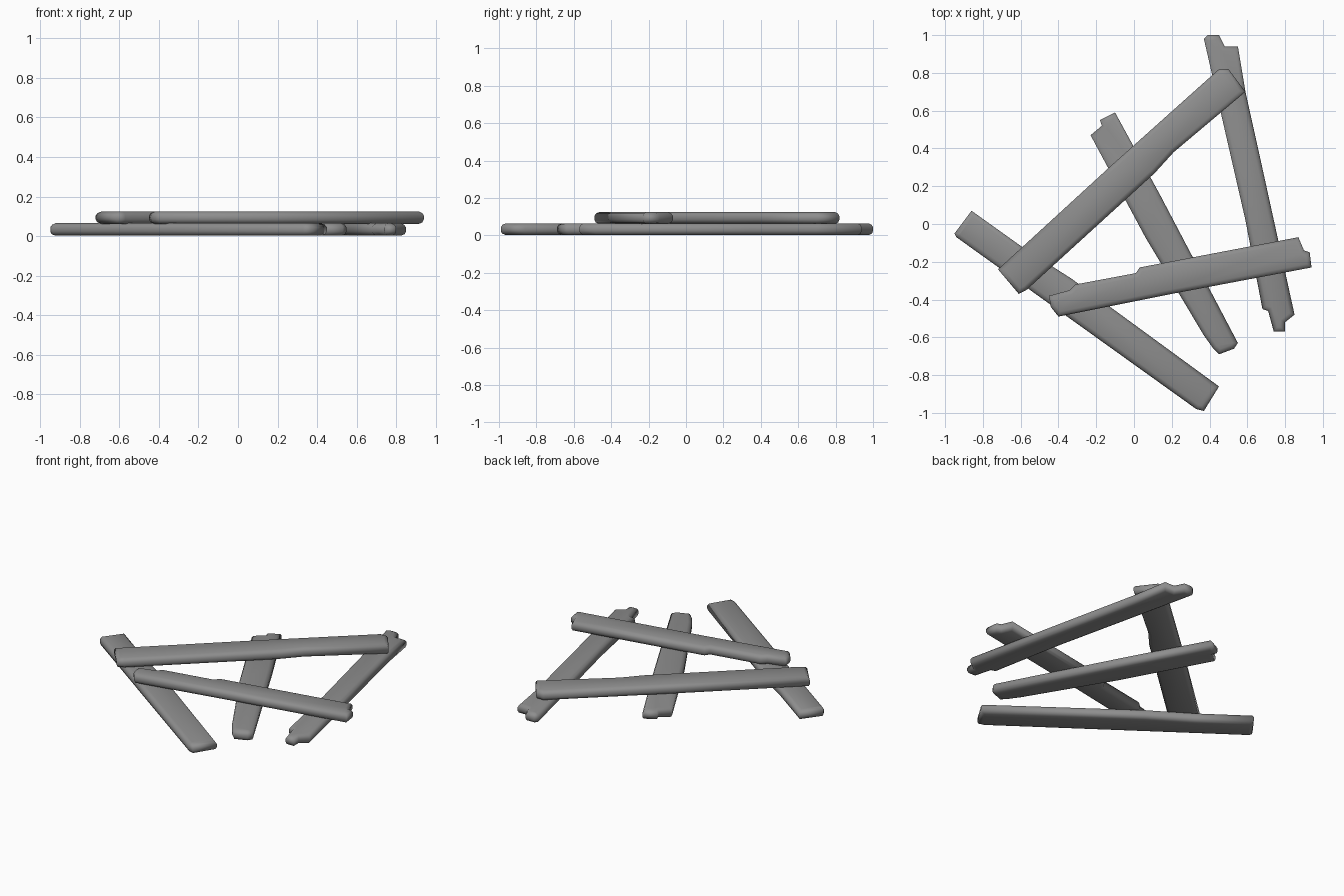
import bpy
import bmesh
from mathutils import Vector

cube = bpy.data.objects.get("Cube")
if cube:
    bpy.data.objects.remove(cube)

# Weathered grey wood
GREY = (0.27, 0.27, 0.27, 1)
wood = bpy.data.materials.new("grey_wood")
wood.use_nodes = True
wood.diffuse_color = GREY
bsdf = wood.node_tree.nodes["Principled BSDF"]
bsdf.inputs["Base Color"].default_value = GREY
bsdf.inputs["Roughness"].default_value = 0.9

# Rounded edge section: inset from the outline, height
SECTION = [(0.022, 0.0), (0.006, 0.008), (0, 0.022), (0, 0.042), (0.008, 0.055), (0.024, 0.063)]


def inset(points, amount):
    """Shift a clockwise outline inward along its mitred normals."""
    result = []
    for i, p in enumerate(points):
        a = (p - points[i - 1]).normalized()
        b = (points[(i + 1) % len(points)] - p).normalized()
        na, nb = Vector((a.y, -a.x)), Vector((b.y, -b.x))
        mitre = (na + nb).normalized()
        result.append(p + mitre * amount / max(mitre.dot(na), 0.75))
    return result


def plank(name, outline, base):
    """Loft a broken-ended board from its plan outline."""
    points = [Vector(p) for p in outline]
    bm = bmesh.new()
    rings = [[bm.verts.new((p.x, p.y, base + z)) for p in inset(points, d)]
             for d, z in SECTION]
    n = len(points)
    for low, high in zip(rings, rings[1:]):
        for i in range(n):
            j = (i + 1) % n
            bm.faces.new((low[i], low[j], high[j], high[i]))
    caps = [bm.faces.new(rings[0]), bm.faces.new(rings[-1])]
    bmesh.ops.triangulate(bm, faces=caps)
    bmesh.ops.recalc_face_normals(bm, faces=bm.faces)
    for f in bm.faces:
        f.smooth = True
    mesh = bpy.data.meshes.new(name)
    bm.to_mesh(mesh)
    bm.free()
    mesh.materials.append(wood)
    obj = bpy.data.objects.new(name, mesh)
    bpy.context.collection.objects.link(obj)


LOWER, UPPER = 0.002, 0.062

# Bottom layer
plank("lower_left_plank", [
    (-.95, -.05), (-.86, .07), (-.58, -.13), (-.33, -.29), (.45, -.86),
    (.37, -.99), (.33, -.98), (-.94, -.07)], LOWER)
plank("lower_middle_plank", [
    (-.23, .47), (-.17, .52), (-.18, .55), (-.1, .59), (.14, .15), (.55, -.63),
    (.53, -.66), (.45, -.69), (.42, -.66), (.37, -.59), (.06, -.07)], LOWER)
plank("lower_right_plank", [
    (.37, .98), (.39, 1), (.45, 1), (.48, .94), (.55, .94), (.59, .7),
    (.67, .34), (.85, -.48), (.8, -.52), (.8, -.57), (.74, -.57),
    (.71, -.46), (.68, -.45), (.59, .02)], LOWER)

# Top layer
plank("upper_long_plank", [
    (-.72, -.24), (-.12, .31), (.45, .82), (.5, .82), (.59, .7), (.21, .38),
    (.11, .27), (-.57, -.35), (-.61, -.37)], UPPER)
plank("upper_front_plank", [
    (-.45, -.38), (-.34, -.35), (-.31, -.32), (.01, -.26), (.03, -.23),
    (.87, -.07), (.9, -.14), (.93, -.15), (.94, -.23), (.2, -.37),
    (-.4, -.49), (-.44, -.44)], UPPER)
